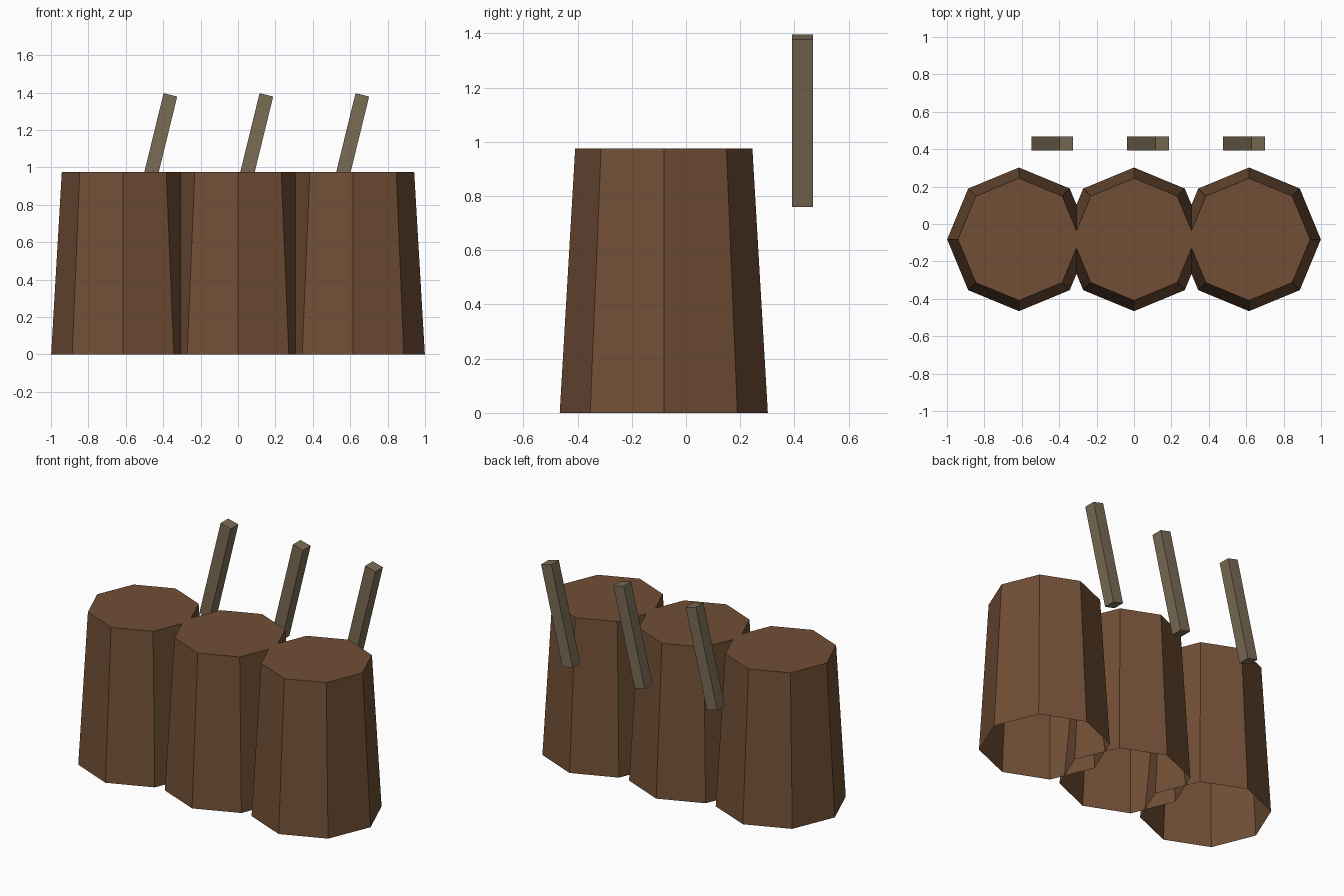
import bpy, bmesh, math
from mathutils import Matrix

if "Cube" in bpy.data.objects:
    bpy.data.objects.remove(bpy.data.objects["Cube"])


def material(name, rgb):
    m = bpy.data.materials.new(name)
    m.diffuse_color = (*rgb, 1)
    m.use_nodes = True
    m.node_tree.nodes["Principled BSDF"].inputs["Base Color"].default_value = m.diffuse_color
    return m


def add_object(name, bm, mat):
    mesh = bpy.data.meshes.new(name)
    bm.to_mesh(mesh)
    bm.free()
    mesh.materials.append(mat)
    ob = bpy.data.objects.new(name, mesh)
    bpy.context.collection.objects.link(ob)
    return ob


brown = material("wood brown", (0.165, 0.078, 0.036))
tan = material("pale stick wood", (0.195, 0.150, 0.090))

HEIGHT = 0.975
SIDES = 8


def ring(bm, radius, z):
    return [bm.verts.new((radius * math.cos(i * math.tau / SIDES),
                          radius * math.sin(i * math.tau / SIDES), z))
            for i in range(SIDES)]


# Three tapered eight-sided tubs, capped on top and open underneath
for n, x in enumerate((-0.615, 0, 0.615)):
    bm = bmesh.new()
    low, high = ring(bm, 0.384, 0), ring(bm, 0.327, HEIGHT)
    for i in range(SIDES):
        j = (i + 1) % SIDES
        bm.faces.new((low[i], low[j], high[j], high[i]))
    bm.faces.new(high)
    tub = add_object(f"tub_{n + 1}", bm, brown)
    tub.location = (x, -0.082, 0)

# Three leaning square sticks behind the tubs
for n in range(3):
    bm = bmesh.new()
    bmesh.ops.create_cube(bm, size=1, matrix=Matrix.Diagonal((0.075, 0.076, 0.637, 1)))
    stick = add_object(f"stick_{n + 1}", bm, tan)
    stick.location = (-0.437 + 0.513 * n, 0.43, 1.078)
    stick.rotation_euler.y = 0.24
